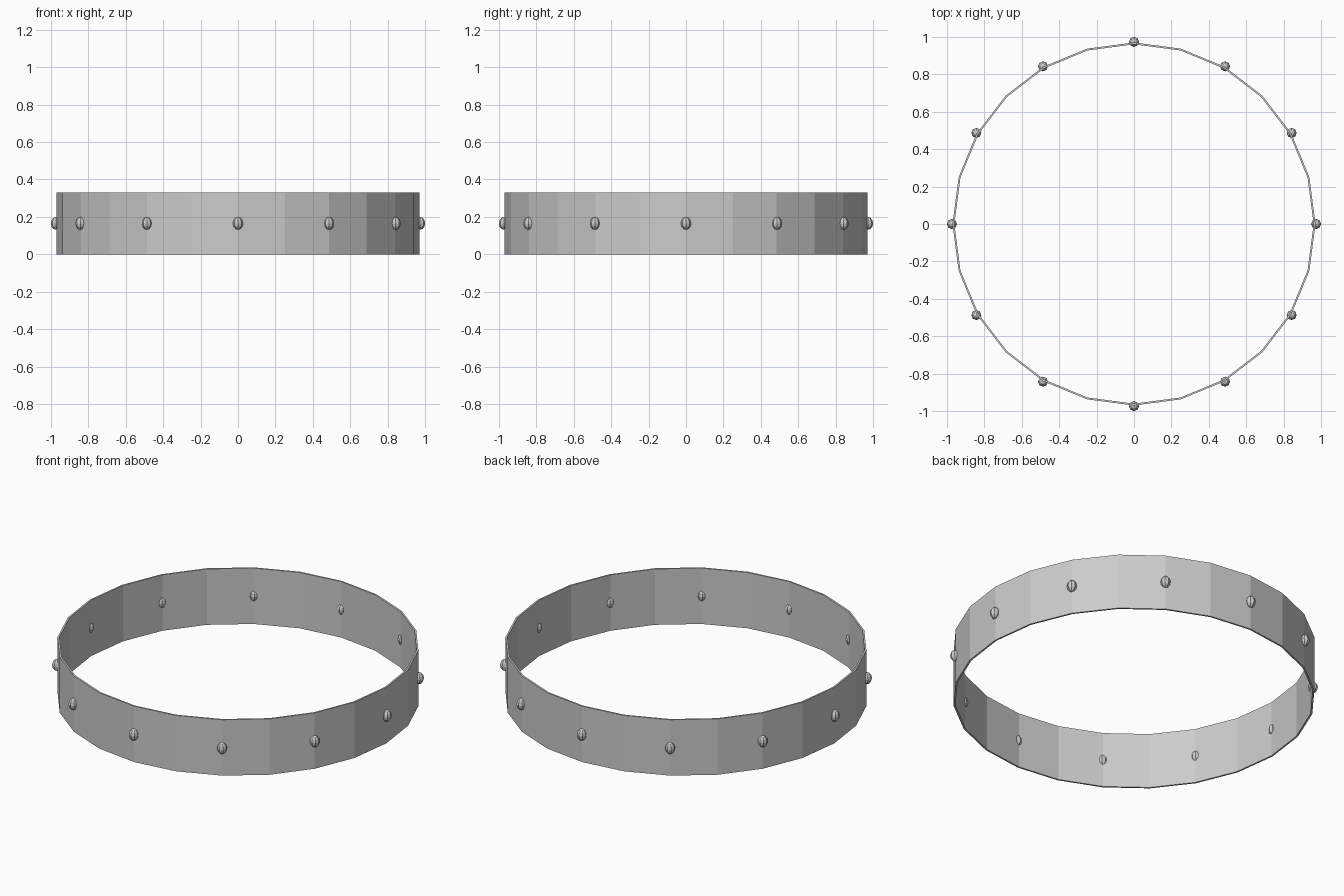
import bpy, bmesh
from math import cos, sin, tau

if "Cube" in bpy.data.objects:
    bpy.data.objects.remove(bpy.data.objects["Cube"])

SIDES, HEIGHT = 24, 0.33
R_OUT, R_IN = 0.97, 0.96
RIVETS, R_RIVET = 12, 0.973


def add_object(name, bm):
    bmesh.ops.recalc_face_normals(bm, faces=bm.faces)
    mesh = bpy.data.meshes.new(name)
    bm.to_mesh(mesh)
    bm.free()
    obj = bpy.data.objects.new(name, mesh)
    bpy.context.collection.objects.link(obj)
    return obj


# Thin faceted band: rectangular section swept around z
bm = bmesh.new()
section = [(R_OUT, 0), (R_OUT, HEIGHT), (R_IN, HEIGHT), (R_IN, 0)]
rings = [[bm.verts.new((r * cos(tau * i / SIDES), r * sin(tau * i / SIDES), z))
          for r, z in section] for i in range(SIDES)]
for i in range(SIDES):
    a, b = rings[i], rings[(i + 1) % SIDES]
    for j in range(4):
        k = (j + 1) % 4
        bm.faces.new((a[j], b[j], b[k], a[k]))
add_object("band", bm)

# Rivets: low-poly balls, slightly taller than wide, on every second corner
for i in range(RIVETS):
    ang = tau * i / RIVETS
    bm = bmesh.new()
    bmesh.ops.create_uvsphere(bm, u_segments=8, v_segments=6, radius=1)
    bmesh.ops.scale(bm, vec=(0.027, 0.027, 0.034), verts=bm.verts)
    rivet = add_object(f"rivet_{i + 1}", bm)
    rivet.location = (R_RIVET * cos(ang), R_RIVET * sin(ang), HEIGHT / 2)
